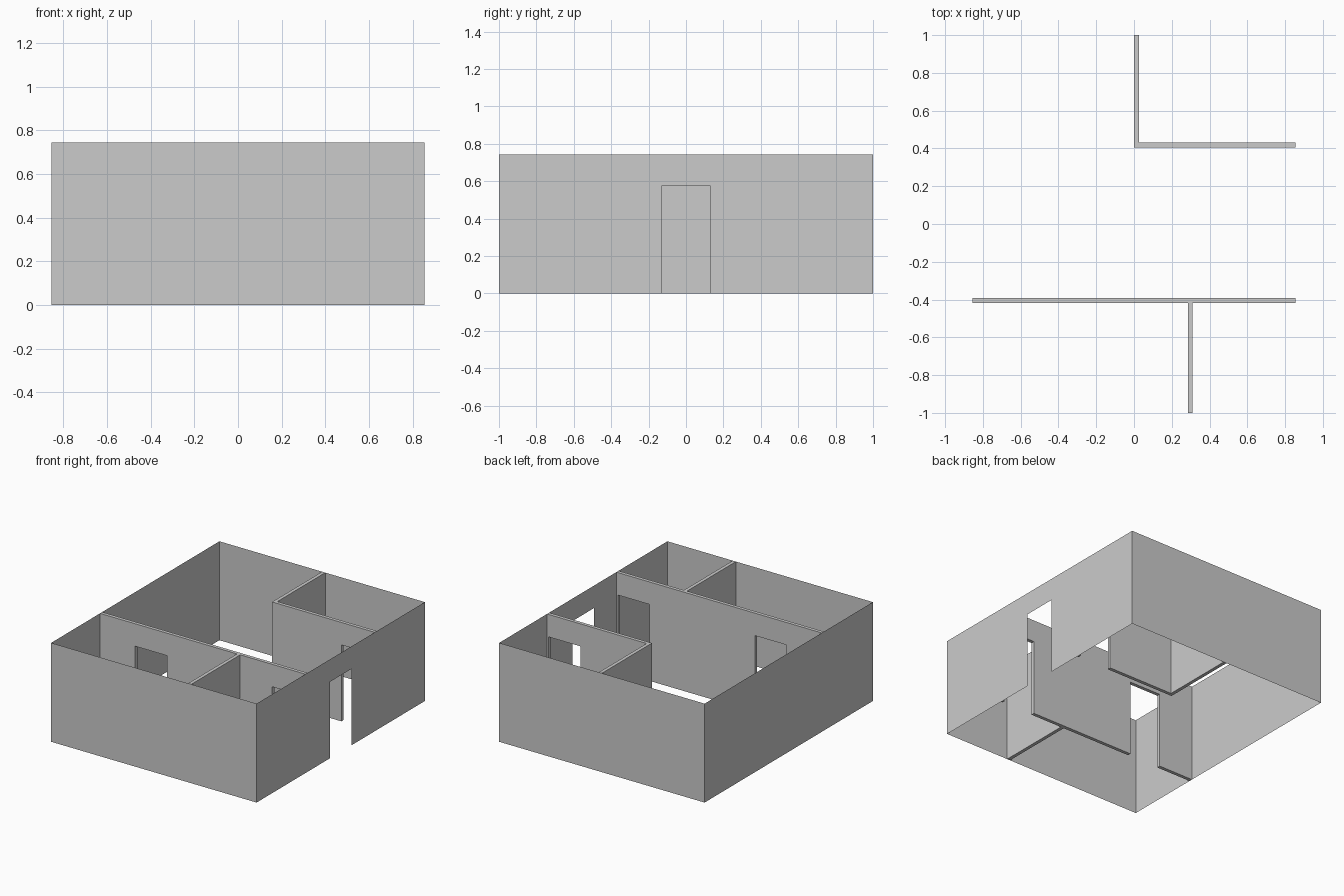
import bpy, bmesh

if "Cube" in bpy.data.objects:
    bpy.data.objects.remove(bpy.data.objects["Cube"])

H, DOOR_H, T = 0.744, 0.575, 0.026   # wall height, door height, inner wall thickness
X, Y = 0.855, 1.0                    # half sizes of the house


def wall(name, axis, start, end, at, thick=0.0, doors=()):
    """Upright wall along 'x' or 'y', with door notches open to the floor."""
    pts = [(start, 0)]
    for a, b in doors:
        pts += [(a, 0), (a, DOOR_H), (b, DOOR_H), (b, 0)]
    pts += [(end, 0), (end, H), (start, H)]
    along_x = axis == 'x'
    bm = bmesh.new()
    verts = [bm.verts.new((u, at, z) if along_x else (at, u, z)) for u, z in pts]
    face = bm.faces.new(verts)
    if thick:
        ext = bmesh.ops.extrude_face_region(bm, geom=[face], use_keep_orig=True)
        moved = [v for v in ext['geom'] if isinstance(v, bmesh.types.BMVert)]
        bmesh.ops.translate(bm, verts=moved,
                            vec=(0, thick, 0) if along_x else (thick, 0, 0))
        bmesh.ops.recalc_face_normals(bm, faces=bm.faces)
    else:
        # thin outer walls face away from the house centre
        face.normal_update()
        if face.normal.dot(face.calc_center_median()) < 0:
            face.normal_flip()
    mesh = bpy.data.meshes.new(name)
    bm.to_mesh(mesh)
    bm.free()
    obj = bpy.data.objects.new(name, mesh)
    bpy.context.collection.objects.link(obj)
    return obj


# Outer walls: single sheets, entrance in the right one
wall("front_wall", 'x', -X, X, -Y)
wall("back_wall", 'x', -X, X, Y)
wall("left_wall", 'y', -Y, Y, -X)
wall("right_wall", 'y', -Y, Y, X, doors=[(-0.13, 0.13)])

# Long corridor wall with two doorways
wall("corridor_wall", 'x', -X, X, -0.419, T, [(-0.563, -0.298), (0.577, 0.842)])

# Divider between the two front rooms
wall("front_divider", 'y', -Y, -0.419, 0.285, T)

# L-shaped enclosure of the back room, one doorway
wall("back_room_wall", 'x', 0, X, 0.405, T, [(0.577, 0.842)])
wall("back_room_divider", 'y', 0.405 + T, Y, 0.0, T)
